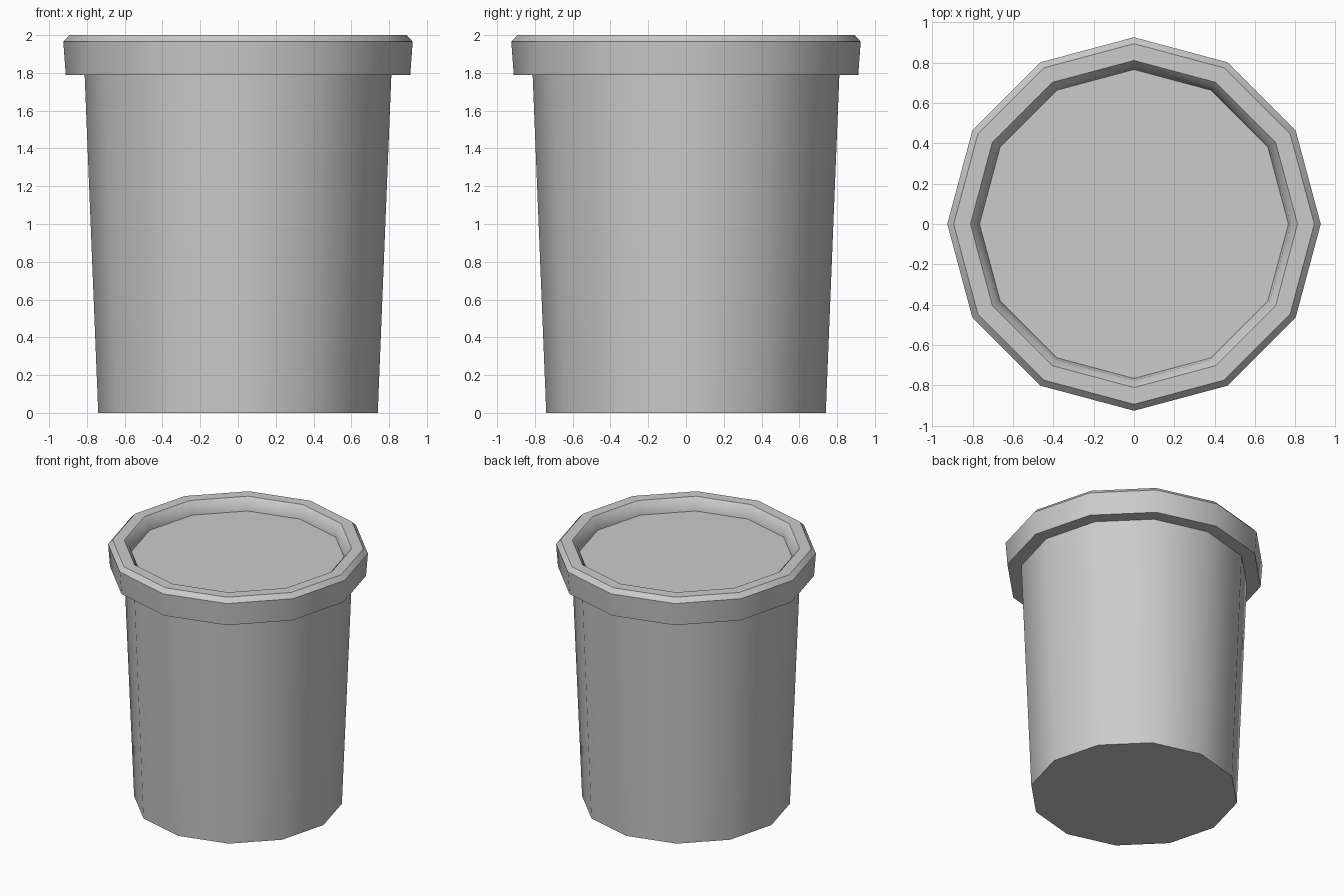
import bpy, bmesh, math

if "Cube" in bpy.data.objects:
    bpy.data.objects.remove(bpy.data.objects["Cube"])

SIDES = 12


def lathe(name, profile):
    """Sweep a (radius, z) profile around z and cap both ends."""
    bm = bmesh.new()
    rings = []
    for r, z in profile:
        rings.append([bm.verts.new((r * math.cos(2 * math.pi * i / SIDES),
                                    r * math.sin(2 * math.pi * i / SIDES), z))
                      for i in range(SIDES)])
    for a, b in zip(rings, rings[1:]):
        for i in range(SIDES):
            j = (i + 1) % SIDES
            bm.faces.new((a[i], a[j], b[j], b[i]))
    bm.faces.new(rings[0][::-1])
    bm.faces.new(rings[-1])
    bmesh.ops.recalc_face_normals(bm, faces=bm.faces[:])
    mesh = bpy.data.meshes.new(name)
    bm.to_mesh(mesh)
    bm.free()
    obj = bpy.data.objects.new(name, mesh)
    bpy.context.collection.objects.link(obj)
    bpy.context.view_layer.objects.active = obj
    obj.select_set(True)
    bpy.ops.object.shade_smooth_by_angle(angle=math.radians(31))
    return obj


# Tapered pot with overhanging collar, bevelled lip and recessed soil surface
lathe("plant_pot", [
    (0.74, 0.0), (0.812, 1.79),                  # tapered wall
    (0.912, 1.79), (0.925, 1.965), (0.893, 2.0),  # collar and outer bevel
    (0.81, 2.0), (0.775, 1.96), (0.765, 1.905),   # inner lip down to the soil
])
